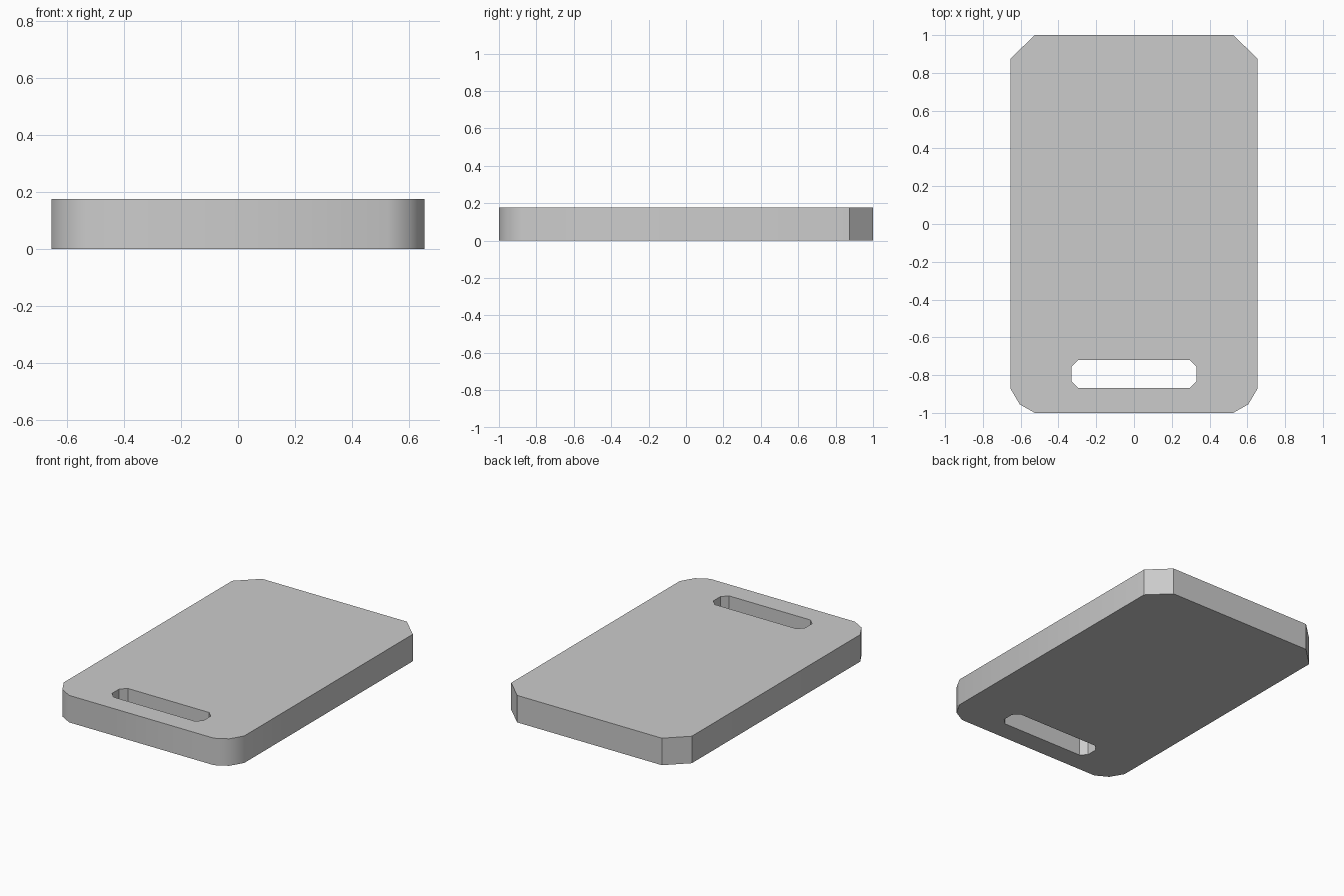
import bpy
import bmesh
import math

if "Cube" in bpy.data.objects:
    bpy.data.objects.remove(bpy.data.objects["Cube"])

THICKNESS = 0.177


def mirrored(half):
    """Close a right-hand half outline by mirroring it across x = 0."""
    return half + [(-x, y) for x, y in reversed(half)]


# Board outline: rounded front corners, chamfered back corners
outline = mirrored([(0.525, -1.0), (0.605, -0.955), (0.655, -0.87),
                    (0.655, 0.875), (0.525, 1.0)])

# Handle slot with chamfered ends
slot = mirrored([(0.295, -0.868), (0.332, -0.831),
                 (0.332, -0.757), (0.295, -0.72)])

# Fill between the two loops and extrude to a slab
bm = bmesh.new()
edges = []
for loop in (outline, slot):
    verts = [bm.verts.new((x, y, 0)) for x, y in loop]
    edges += [bm.edges.new((verts[i - 1], verts[i])) for i in range(len(verts))]
bmesh.ops.triangle_fill(bm, use_beauty=True, edges=edges)
result = bmesh.ops.extrude_face_region(bm, geom=bm.faces[:])
top = [v for v in result["geom"] if isinstance(v, bmesh.types.BMVert)]
bmesh.ops.translate(bm, verts=top, vec=(0, 0, THICKNESS))
bmesh.ops.recalc_face_normals(bm, faces=bm.faces[:])

mesh = bpy.data.meshes.new("cutting_board")
bm.to_mesh(mesh)
bm.free()
board = bpy.data.objects.new("cutting_board", mesh)
bpy.context.collection.objects.link(board)

# Smooth the rounded front corners, keep the chamfers sharp
bpy.context.view_layer.objects.active = board
board.select_set(True)
bpy.ops.object.shade_smooth_by_angle(angle=math.radians(35))
